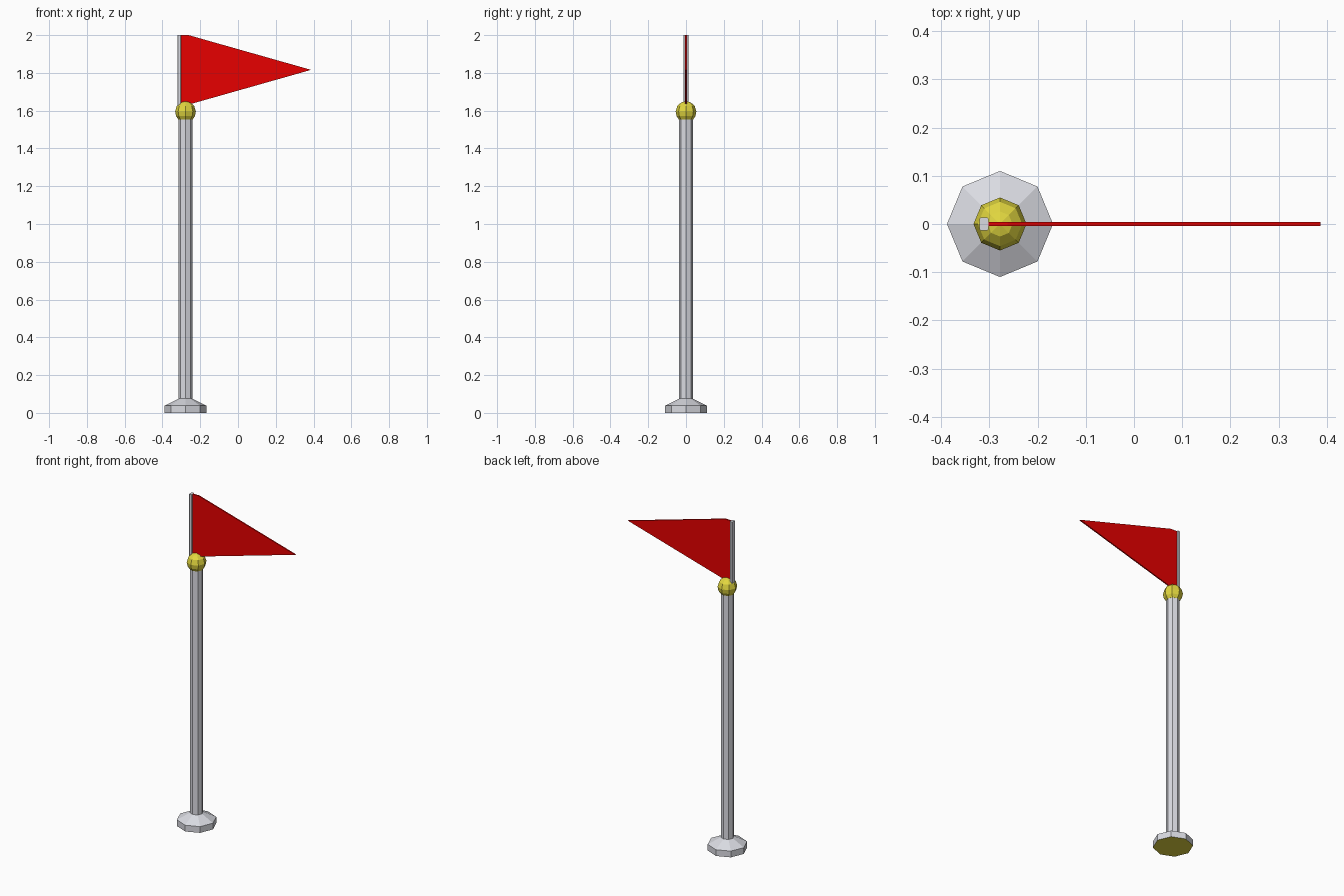
import bpy, bmesh
from math import cos, sin, tau

cube = bpy.data.objects.get("Cube")
if cube:
    bpy.data.objects.remove(cube, do_unlink=True)

AXIS_X = -0.278
SIDES = 8


def material(name, rgb):
    mat = bpy.data.materials.new(name)
    mat.use_nodes = True
    mat.diffuse_color = (*rgb, 1)
    mat.node_tree.nodes["Principled BSDF"].inputs["Base Color"].default_value = (*rgb, 1)
    return mat


GREY = material("light grey metal", (0.70, 0.71, 0.76))
YELLOW = material("bright yellow", (0.76, 0.68, 0.05))
RED = material("flag red", (0.80, 0.0, 0.0))


def finish(name, bm, *mats):
    bmesh.ops.recalc_face_normals(bm, faces=bm.faces[:])
    mesh = bpy.data.meshes.new(name)
    for mat in mats:
        mesh.materials.append(mat)
    bm.to_mesh(mesh)
    bm.free()
    obj = bpy.data.objects.new(name, mesh)
    bpy.context.collection.objects.link(obj)


def turned(name, profile, *mats, bottom_slot=0):
    """Eight-sided solid from (radius, height) points, with flat end caps."""
    bm = bmesh.new()
    rings = [[bm.verts.new((AXIS_X + r * cos(tau * i / SIDES), r * sin(tau * i / SIDES), z))
              for i in range(SIDES)] for r, z in profile]
    for low, high in zip(rings, rings[1:]):
        for i in range(SIDES):
            j = (i + 1) % SIDES
            bm.faces.new((low[i], low[j], high[j], high[i]))
    bm.faces.new(rings[0]).material_index = bottom_slot
    bm.faces.new(rings[-1])
    finish(name, bm, *mats)


def prism(name, outline, offset, mat):
    """Extrude a flat outline along an offset."""
    bm = bmesh.new()
    face = bm.faces.new([bm.verts.new(p) for p in outline])
    result = bmesh.ops.extrude_face_region(bm, geom=[face], use_keep_orig=True)
    verts = [g for g in result["geom"] if isinstance(g, bmesh.types.BMVert)]
    bmesh.ops.translate(bm, verts=verts, vec=offset)
    finish(name, bm, mat)


# Foot with sloped shoulder and yellow underside
turned("base", [(0.11, 0), (0.11, 0.038), (0.037, 0.075)], GREY, YELLOW, bottom_slot=1)

# Main pole
turned("pole", [(0.037, 0.07), (0.037, 1.57)], GREY)

# Faceted ball on the pole
turned("ball", [(0.038, 1.553), (0.05, 1.571), (0.055, 1.596), (0.046, 1.625),
                (0.026, 1.643), (0.004, 1.65)], YELLOW)

# Thin flag staff with clipped corners
hx, hy, cut = 0.009, 0.013, 0.002
staff_x = -0.311
corners = []
for sx, sy in ((1, 1), (-1, 1), (-1, -1), (1, -1)):
    pair = [(staff_x + sx * hx, sy * (hy - cut), 1.6),
            (staff_x + sx * (hx - cut), sy * hy, 1.6)]
    corners += pair if sx * sy > 0 else pair[::-1]
prism("flag_staff", corners, (0, 0, 0.4), GREY)

# Triangular pennant with blunt hoist edge
pennant = [(-0.303, 2.0), (-0.262, 2.0), (0.387, 1.816), (-0.262, 1.632), (-0.303, 1.632)]
prism("flag", [(x, -0.004, z) for x, z in pennant], (0, 0.008, 0), RED)
